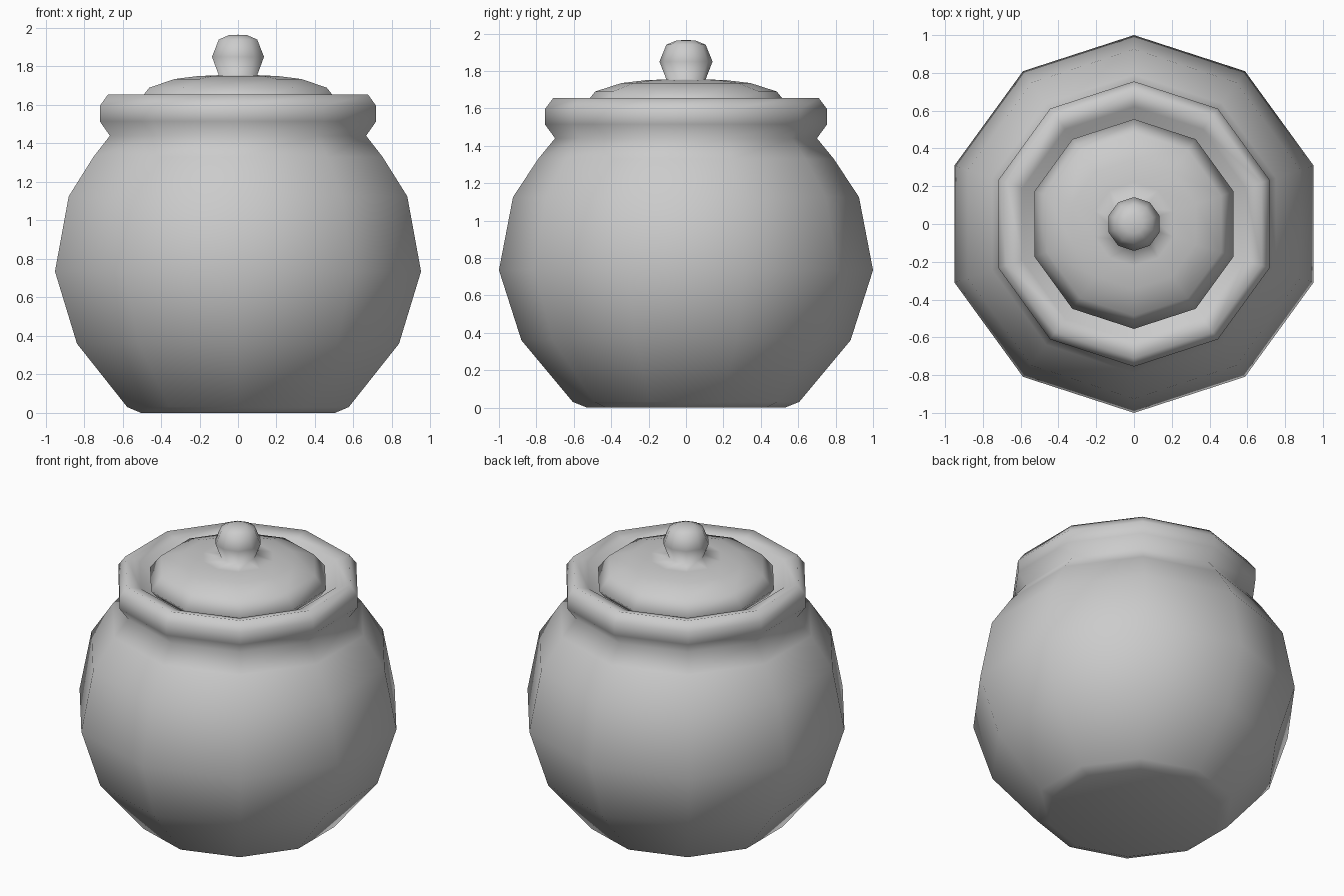
import bpy, bmesh, math

cube = bpy.data.objects.get("Cube")
if cube:
    bpy.data.objects.remove(cube, do_unlink=True)

SIDES = 10

clay = bpy.data.materials.new("light_grey_clay")
clay.use_nodes = True
grey = (0.6, 0.6, 0.6, 1)
clay.diffuse_color = grey
clay.node_tree.nodes["Principled BSDF"].inputs["Base Color"].default_value = grey


def lathe(name, profile):
    """Turn a (radius, height) profile around z, with a corner facing the front."""
    bm = bmesh.new()
    rings = []
    for r, z in profile:
        if r == 0:
            rings.append([bm.verts.new((0, 0, z))] * SIDES)
            continue
        angles = [math.tau * i / SIDES - math.pi / 2 for i in range(SIDES)]
        rings.append([bm.verts.new((r * math.cos(a), r * math.sin(a), z)) for a in angles])
    for low, high in zip(rings, rings[1:]):
        for i in range(SIDES):
            j = (i + 1) % SIDES
            corners = [low[i], low[j], high[j], high[i]]
            bm.faces.new(list(dict.fromkeys(corners)))
    bmesh.ops.recalc_face_normals(bm, faces=bm.faces)
    for face in bm.faces:
        face.smooth = True
    mesh = bpy.data.meshes.new(name)
    bm.to_mesh(mesh)
    bm.free()
    mesh.materials.append(clay)
    obj = bpy.data.objects.new(name, mesh)
    bpy.context.collection.objects.link(obj)
    return obj


# Round belly, pinched neck and rolled rim sloping in under the lid
lathe("pot_body", [
    (0, 0), (0.53, 0), (0.605, 0.03), (0.88, 0.36), (1.0, 0.735),
    (0.925, 1.125), (0.79, 1.33), (0.70, 1.44), (0.755, 1.515), (0.755, 1.595),
    (0.71, 1.655), (0.62, 1.63), (0.54, 1.54), (0, 1.54),
])

# Domed lid flowing into its knob
lathe("lid_with_knob", [
    (0, 1.56), (0.52, 1.56), (0.555, 1.605), (0.485, 1.69), (0.345, 1.735),
    (0.22, 1.75), (0.105, 1.755), (0.142, 1.85), (0.105, 1.94),
    (0.05, 1.963), (0, 1.965),
])
